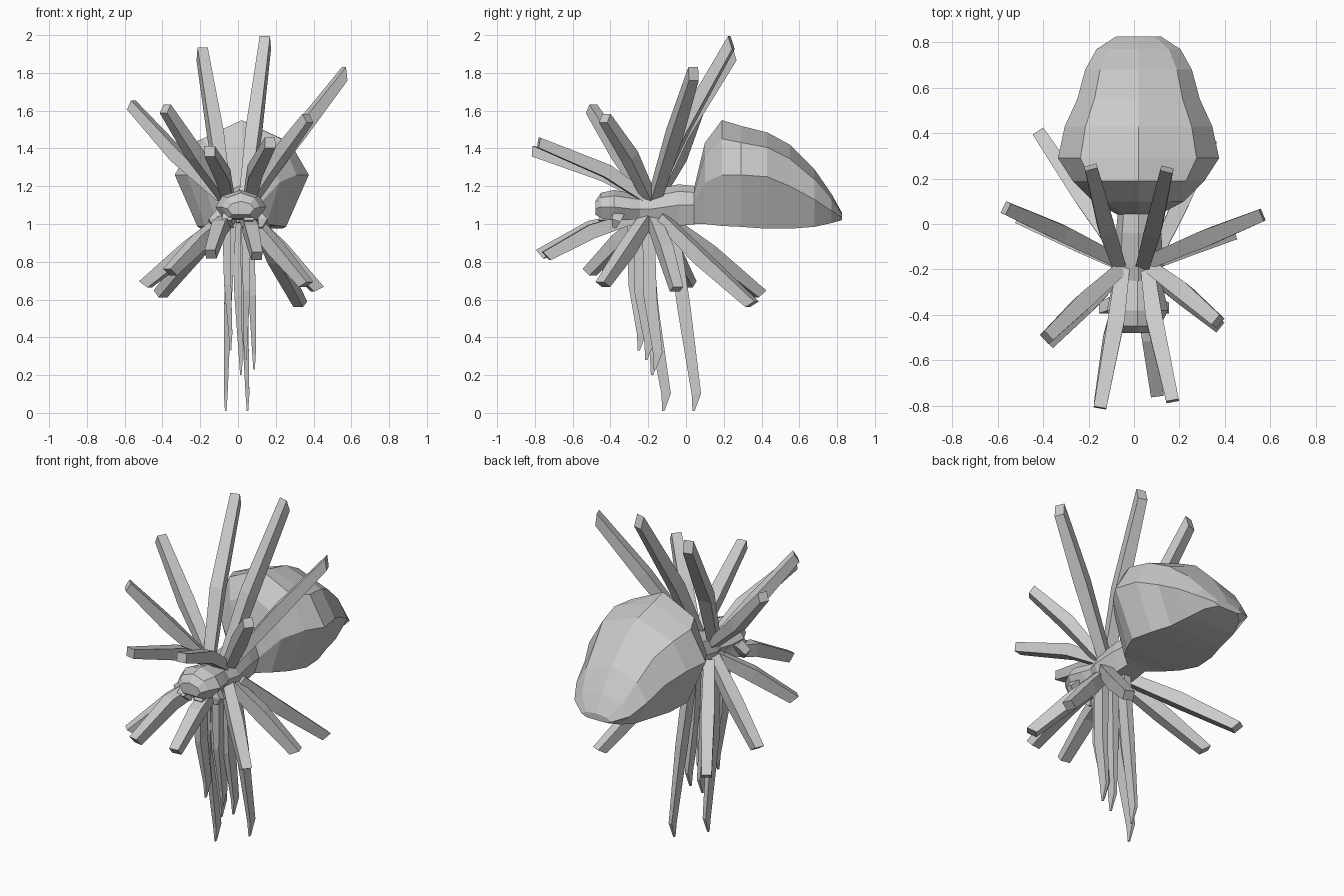
import bpy, bmesh, math
from mathutils import Vector

grey = bpy.data.materials.new("pale_grey")
grey.diffuse_color = (0.6, 0.6, 0.6, 1)


def finish(name, rings):
    """Skin a list of equal-sided rings into one closed flat-shaded object."""
    bm = bmesh.new()
    loops = [[bm.verts.new(p) for p in ring] for ring in rings]
    n = len(loops[0])
    for a, b in zip(loops, loops[1:]):
        for i in range(n):
            bm.faces.new((a[i], a[(i + 1) % n], b[(i + 1) % n], b[i]))
    bm.faces.new(loops[0][::-1])
    bm.faces.new(loops[-1])
    bmesh.ops.recalc_face_normals(bm, faces=bm.faces)
    me = bpy.data.meshes.new(name)
    bm.to_mesh(me)
    bm.free()
    me.materials.append(grey)
    ob = bpy.data.objects.new(name, me)
    bpy.context.collection.objects.link(ob)
    return ob


def body(name, sections, cx=0.0):
    """Eight-sided sections: y, z of widest line, top, bottom, half width."""
    rings = []
    for y, zw, top, bot, w in sections:
        sh = zw + 0.66 * (top - zw)
        half = [(0.72 * w, sh), (w, zw), (0.66 * w, bot)]
        pts = [(0, top)] + half + [(0, bot)] + [(-x, z) for x, z in half[::-1]]
        rings.append([(cx + x, y, z) for x, z in pts])
    return finish(name, rings)


def leg(name, pts, sizes, side=None, slant=0.0):
    """Four-sided limb along pts; sizes are (half width, half depth).
    slant pushes one side of the tip forward and the other back."""
    pts = [Vector(p) for p in pts]
    d = (pts[-1] - pts[0]).normalized()
    s = Vector(side) if side else d.cross(Vector((0, 0, 1))).normalized()
    u = s.cross(d).normalized()
    rings = [[p + s * w * a + u * h * b for a, b in ((1, 1), (-1, 1), (-1, -1), (1, -1))]
             for p, (w, h) in zip(pts, sizes)]
    rings[-1] = [v + d * slant * k for v, k in zip(rings[-1], (1, 1, -1, -1))]
    return finish(name, rings)


# Abdomen
body("abdomen", [
    (0.04, 1.10, 1.18, 1.00, 0.09),
    (0.10, 1.22, 1.43, 1.00, 0.20),
    (0.19, 1.26, 1.55, 0.99, 0.29),
    (0.29, 1.26, 1.52, 0.985, 0.355),
    (0.43, 1.25, 1.485, 0.975, 0.325),
    (0.55, 1.20, 1.42, 0.975, 0.27),
    (0.68, 1.13, 1.29, 0.985, 0.235),
    (0.77, 1.07, 1.16, 1.005, 0.185),
    (0.825, 1.035, 1.06, 1.02, 0.10)], 0.02)

# Thorax and head
body("thorax", [
    (-0.25, 1.08, 1.16, 1.01, 0.09),
    (-0.18, 1.08, 1.18, 0.99, 0.11),
    (-0.04, 1.10, 1.21, 0.99, 0.10),
    (0.06, 1.10, 1.20, 1.00, 0.09)], 0.02)
body("head", [
    (-0.48, 1.08, 1.12, 1.05, 0.07),
    (-0.45, 1.09, 1.165, 1.03, 0.10),
    (-0.38, 1.09, 1.18, 1.02, 0.135),
    (-0.29, 1.08, 1.165, 1.02, 0.115),
    (-0.22, 1.08, 1.15, 1.02, 0.09)], 0.015)

# Jaws and small feelers under the head
for s, label in ((1, "right"), (-1, "left")):
    leg("jaw_" + label, [(s * 0.05, -0.41, 1.06), (s * 0.06, -0.44, 1.02), (s * 0.03, -0.41, 0.98)],
        [(0.03, 0.03), (0.025, 0.025), (0.008, 0.008)], (1, 0, 0))
    leg("feeler_" + label, [(s * 0.08, -0.35, 1.07), (s * 0.13, -0.37, 1.02), (s * 0.12, -0.38, 0.98)],
        [(0.03, 0.03), (0.025, 0.025), (0.01, 0.01)], (1, 0, 0))
    leg("mouth_hook_" + label, [(s * 0.06, -0.29, 1.06), (s * 0.07, -0.27, 0.97)],
        [(0.025, 0.03), (0.01, 0.01)], (1, 0, 0))

# Upper legs: base, joint, tip
upper = [
    [(0.04, -0.18, 1.14), (0.085, -0.02, 1.50), (0.145, 0.24, 1.96)],
    [(-0.07, -0.17, 1.14), (-0.12, -0.02, 1.48), (-0.19, 0.25, 1.90)],
    [(0.06, -0.17, 1.12), (0.32, -0.06, 1.48), (0.565, 0.04, 1.795)],
    [(-0.08, -0.16, 1.14), (-0.32, -0.04, 1.36), (-0.565, 0.07, 1.63)],
    [(-0.06, -0.20, 1.13), (-0.23, -0.35, 1.37), (-0.385, -0.50, 1.61)],
    [(0.07, -0.19, 1.13), (0.22, -0.30, 1.36), (0.37, -0.43, 1.56)],
    [(-0.05, -0.20, 1.13), (-0.08, -0.43, 1.26), (-0.15, -0.81, 1.385)],
    [(0.06, -0.20, 1.13), (0.09, -0.42, 1.28), (0.17, -0.78, 1.43)]]
for i, pts in enumerate(upper):
    leg(f"upper_leg_{i + 1}", pts, [(0.03, 0.026), (0.037, 0.035), (0.028, 0.026)],
        slant=0.025 if i < 3 else 0.008)

# Lower splayed legs
lower = [
    [(-0.04, -0.26, 1.04), (-0.10, -0.50, 0.98), (-0.145, -0.77, 0.84)],
    [(0.04, -0.26, 1.04), (0.07, -0.50, 0.96), (0.10, -0.74, 0.83)],
    [(-0.05, -0.20, 1.04), (-0.20, -0.35, 0.91), (-0.36, -0.51, 0.745)],
    [(0.06, -0.20, 1.04), (0.20, -0.31, 0.87), (0.36, -0.44, 0.68)],
    [(-0.05, -0.18, 1.04), (-0.26, -0.08, 0.87), (-0.49, 0.02, 0.68)],
    [(0.06, -0.18, 1.04), (0.23, -0.11, 0.86), (0.42, -0.05, 0.655)],
    [(-0.07, -0.12, 1.03), (-0.23, 0.12, 0.85), (-0.41, 0.39, 0.63)],
    [(0.10, -0.13, 1.03), (0.20, 0.08, 0.82), (0.33, 0.35, 0.575)]]
for i, pts in enumerate(lower):
    leg(f"lower_leg_{i + 1}", pts, [(0.03, 0.03), (0.036, 0.038), (0.028, 0.028)], slant=0.01)

# Blade-like legs hanging straight down, thin in x
blades = [
    [(-0.03, -0.22, 1.05), (-0.055, -0.18, 0.55), (-0.065, -0.12, 0.01)],
    [(0.01, -0.08, 1.05), (0.035, -0.01, 0.55), (0.05, 0.04, 0.01)],
    [(-0.01, -0.20, 1.05), (0.0, -0.19, 0.62), (0.015, -0.18, 0.20)],
    [(0.06, -0.20, 1.05), (0.075, -0.19, 0.62), (0.085, -0.165, 0.23)],
    [(-0.06, -0.28, 1.05), (-0.055, -0.27, 0.68), (-0.04, -0.25, 0.33)],
    [(0.04, -0.24, 1.05), (0.045, -0.24, 0.65), (0.04, -0.21, 0.28)]]
for i, pts in enumerate(blades):
    b = Vector(pts[2])
    near = b + Vector((0, 0.015, 0.09))
    leg(f"hanging_leg_{i + 1}", pts[:2] + [near, b],
        [(0.024, 0.032), (0.019, 0.035), (0.010, 0.025), (0.004, 0.006)], (1, 0, 0))
